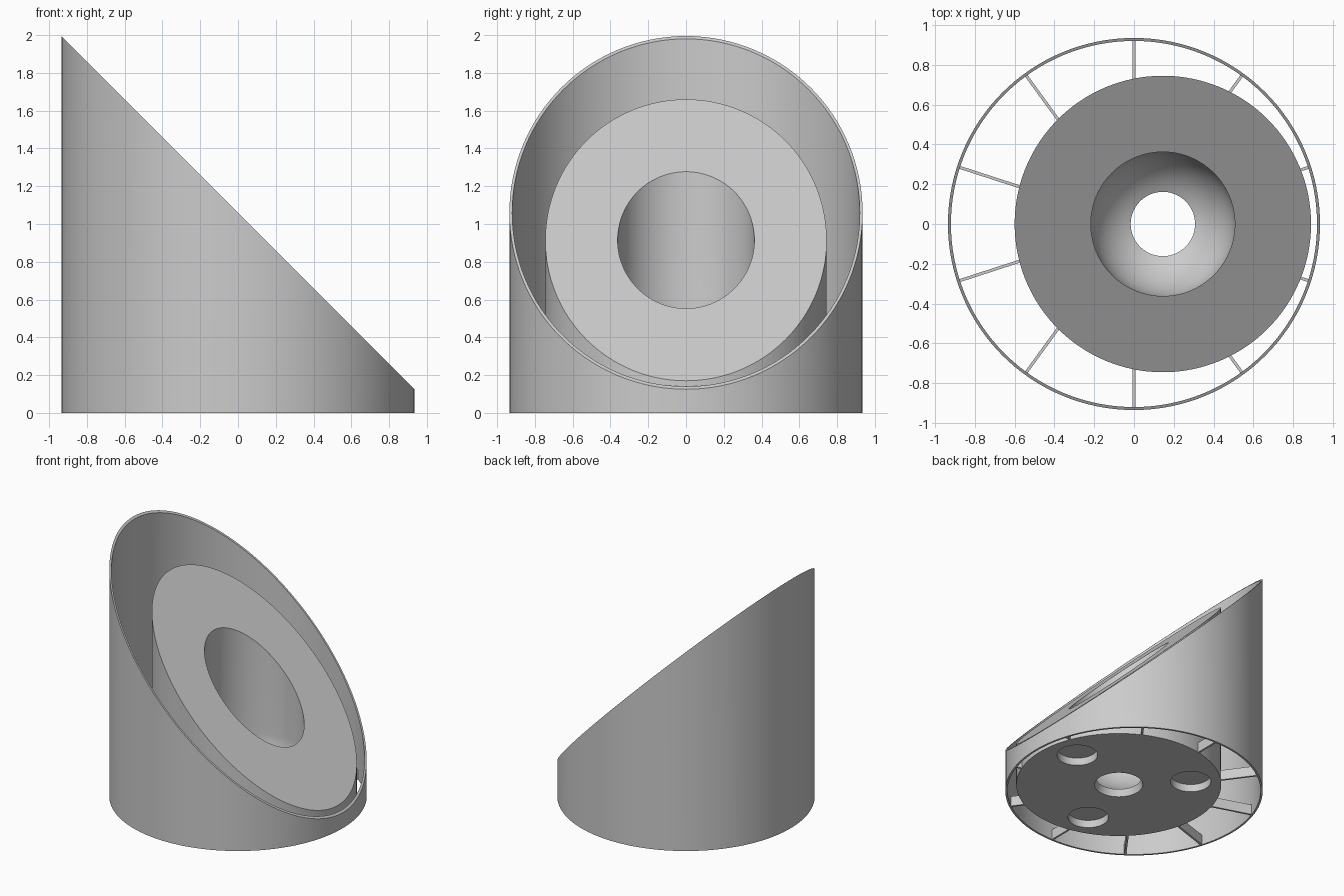
import bpy
import bmesh
from math import cos, sin, pi, sqrt, radians
from mathutils import Matrix

SEG = 128
SLOPE_TOP = 1.06                 # height of the 45 degree cut at x = 0
SHELL_R, SHELL_T = 0.935, 0.015
BODY_X, BODY_R = 0.145, 0.745
BORE_R, BORE_Z = 0.362, 0.38     # bore radius and centre of its round floor

if "Cube" in bpy.data.objects:
    bpy.data.objects.remove(bpy.data.objects["Cube"])

grey = bpy.data.materials.new("plain grey")
grey.use_nodes = True
grey.diffuse_color = (0.6, 0.6, 0.6, 1)
grey.node_tree.nodes["Principled BSDF"].inputs["Base Color"].default_value = (0.6, 0.6, 0.6, 1)


def add_object(name, bm):
    bmesh.ops.recalc_face_normals(bm, faces=bm.faces)
    mesh = bpy.data.meshes.new(name)
    bm.to_mesh(mesh)
    bm.free()
    mesh.materials.append(grey)
    obj = bpy.data.objects.new(name, mesh)
    bpy.context.collection.objects.link(obj)
    return obj


def select_only(obj):
    bpy.ops.object.select_all(action='DESELECT')
    obj.select_set(True)
    bpy.context.view_layer.objects.active = obj


def ring_solid(name, cx, profile):
    """Closed loop of rings (radius, height); height None lies on the slope."""
    bm = bmesh.new()
    rings = []
    for r, z in profile:
        ring = []
        for i in range(SEG):
            a = 2 * pi * i / SEG
            x = cx + r * cos(a)
            ring.append(bm.verts.new((x, r * sin(a), SLOPE_TOP - x if z is None else z)))
        rings.append(ring)
    for k, low in enumerate(rings):
        high = rings[(k + 1) % len(rings)]
        for i in range(SEG):
            j = (i + 1) % SEG
            bm.faces.new((low[i], low[j], high[j], high[i]))
    return add_object(name, bm)


# Thin outer shell, cut at a slant
inner_r = SHELL_R - SHELL_T
shell = ring_solid("outer_shell", 0, [(SHELL_R, 0), (SHELL_R, None), (inner_r, None), (inner_r, 0)])

# Inner body with a round-bottomed bore and a drain hole
bowl = []
for i in range(13):
    a = radians(63.5) * i / 12
    bowl.append((BORE_R * cos(a), BORE_Z - BORE_R * sin(a)))
body = ring_solid("inner_body", BODY_X,
                  [(BODY_R, 0), (BODY_R, None), (BORE_R, None)] + bowl + [(0.175, 0)])

# Three shallow round pockets in the underside
bm = bmesh.new()
for k in range(3):
    a = radians(15 + 120 * k)
    place = Matrix.Translation((BODY_X + 0.525 * cos(a), 0.525 * sin(a), 0))
    bmesh.ops.create_cone(bm, cap_ends=True, segments=48, radius1=0.147, radius2=0.147,
                          depth=0.12, matrix=place)
cutter = add_object("pocket_cutter", bm)
cutter.hide_render = True
cut = body.modifiers.new("pockets", 'BOOLEAN')
cut.operation = 'DIFFERENCE'
cut.solver = 'EXACT'
cut.object = cutter
select_only(body)
bpy.ops.object.modifier_apply(modifier=cut.name)
bpy.data.objects.remove(cutter)

for obj in (shell, body):
    select_only(obj)
    bpy.ops.object.shade_smooth_by_angle(angle=radians(25))

# Ten low radial ribs tying the body to the shell
RIB_H = 0.08
for k in range(10):
    a = radians(18 + 36 * k)
    start = BODY_X * cos(a) + sqrt(BODY_R ** 2 - (BODY_X * sin(a)) ** 2) - 0.01
    end = inner_r + 0.005
    bm = bmesh.new()
    bmesh.ops.create_cube(bm, size=1, matrix=Matrix.Rotation(a, 4, 'Z')
                          @ Matrix.Translation(((start + end) / 2, 0, RIB_H / 2))
                          @ Matrix.Diagonal((end - start, 0.015, RIB_H, 1)))
    add_object(f"rib_{k + 1}", bm)
